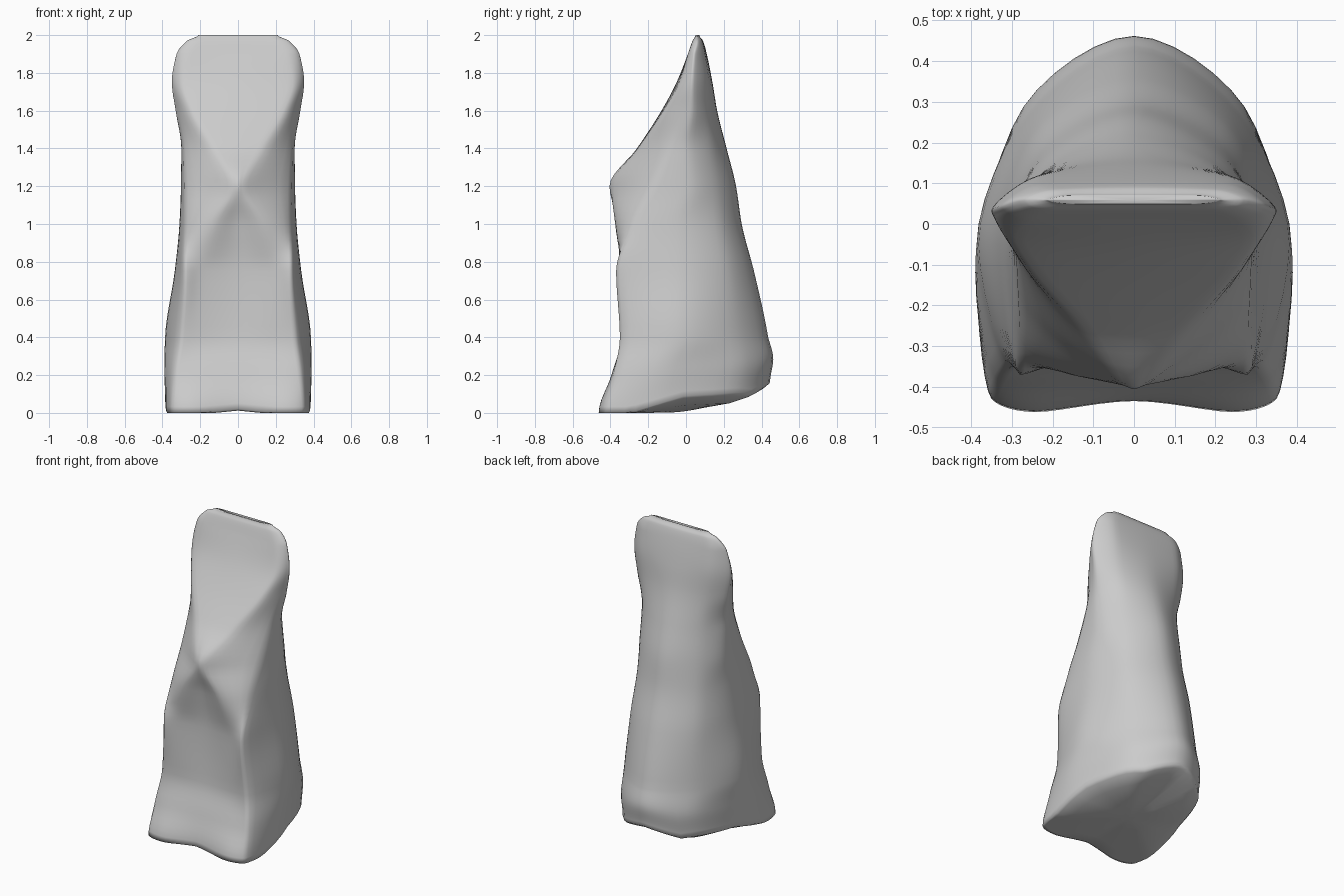
import bpy, bmesh

if "Cube" in bpy.data.objects:
    bpy.data.objects.remove(bpy.data.objects["Cube"])

# Half cross-sections from bottom to top:
# z, front mid y, ridge x y, corner x y, side x y, back shoulder x y, back mid y
RINGS = [
    (0.00, -.435, .24, -.462, .35, -.43, .385, -.15, .28, .26, .445),
    (0.20, -.39, .21, -.395, .33, -.385, .39, -.12, .27, .29, .462),
    (0.40, -.34, .20, -.345, .30, -.35, .386, -.05, .26, .27, .435),
    (0.75, -.325, .19, -.345, .28, -.37, .335, -.05, .25, .22, .36),
    (1.00, -.355, .125, -.375, .28, -.28, .31, -.05, .23, .18, .295),
    (1.20, -.405, .03, -.395, .285, -.17, .302, 0, .22, .16, .265),
    (1.40, -.26, .12, -.255, .29, -.08, .30, 0, .21, .14, .215),
    (1.60, -.13, .24, -.12, .32, -.01, .33, .03, .22, .125, .165),
    (1.75, -.05, .29, -.035, .343, .015, .35, .035, .23, .12, .14),
    (1.90, .01, .25, .01, .315, .03, .325, .045, .23, .10, .11),
    (1.97, .035, .20, .035, .26, .045, .27, .06, .20, .085, .09),
    (2.00, .05, .15, .05, .20, .055, .21, .06, .15, .07, .07),
]


def full_ring(r):
    half = [(r[i], r[i + 1]) for i in range(2, 10, 2)]
    return ([(0, r[1])] + half + [(0, r[10])]
            + [(-x, y) for x, y in reversed(half)])


def hermite(p0, p1, p2, p3, t, ts=(0, 1, 2, 3)):
    """Smooth interpolation from p1 to p2 without overshoot."""
    h = ts[2] - ts[1]
    d = [(b - a) / (tb - ta) if tb > ta else 0 for a, b, ta, tb in
         ((p0, p1, ts[0], ts[1]), (p1, p2, ts[1], ts[2]), (p2, p3, ts[2], ts[3]))]
    m1 = 2 * d[0] * d[1] / (d[0] + d[1]) if d[0] * d[1] > 0 else 0
    m2 = 2 * d[1] * d[2] / (d[1] + d[2]) if d[1] * d[2] > 0 else 0
    return ((2*t**3 - 3*t*t + 1) * p1 + (t**3 - 2*t*t + t) * h * m1
            + (3*t*t - 2*t**3) * p2 + (t**3 - t*t) * h * m2)


def base_height(x, y):
    """Underside that rises toward the back and the sides."""
    yc = max(y, -.15)
    z = .009 + .12 * yc + .4 * yc * yc
    z += .5 * max(0, abs(x) - .2) * min(1, max(0, (y + .3) / .3))
    return z + .02 * max(0, 1 - abs(x) / .2)


STEPS = 6
loops = [full_ring(r) for r in RINGS]
zs = [r[0] for r in RINGS]
n, last = len(loops[0]), len(RINGS) - 1
bm = bmesh.new()
layers = []

# body sides: smooth loft through the sections
for k in range(last * STEPS + 1):
    i = min(k // STEPS, last - 1)
    t = k / STEPS - i
    ids = [max(i - 1, 0), i, i + 1, min(i + 2, last)]
    ts = [zs[j] for j in ids]
    z = zs[i] + t * (zs[i + 1] - zs[i])
    ctrl = [[hermite(*[loops[j][c][a] for j in ids], t, ts) for a in (0, 1)]
            for c in range(n)]
    layer = []
    for c in range(n):
        q = [ctrl[(c + o) % n] for o in (-1, 0, 1, 2)]
        for s in range(STEPS):
            x, y = (hermite(*[p[a] for p in q], s / STEPS) for a in (0, 1))
            layer.append(bm.verts.new(
                (x, y, z + base_height(x, y) * max(0, 1 - z / .4))))
    layers.append(layer)

# rounded underside: inset rings below the first section
for f in (.96, .8, .4):
    layer = []
    for v in layers[STEPS * 0 if f == .96 else 0]:
        x, y = v.co.x * f, v.co.y * f
        layer.append(bm.verts.new((x, y, max(0, base_height(x, y) - .008))))
    layers.insert(0, layer)

for lo, hi in zip(layers, layers[1:]):
    for j in range(len(lo)):
        j2 = (j + 1) % len(lo)
        bm.faces.new((lo[j], lo[j2], hi[j2], hi[j]))
for layer, z in ((layers[0], .015), (layers[-1], 1.99)):
    y = sum(v.co.y for v in layer) / len(layer)
    centre = bm.verts.new((0, y, z))
    for j in range(len(layer)):
        bm.faces.new((layer[j], layer[(j + 1) % len(layer)], centre))
bmesh.ops.recalc_face_normals(bm, faces=bm.faces)

mesh = bpy.data.meshes.new("carved_block")
bm.to_mesh(mesh)
bm.free()
mesh.shade_smooth()
block = bpy.data.objects.new("carved_block", mesh)
bpy.context.collection.objects.link(block)

grey = bpy.data.materials.new("light_grey")
grey.diffuse_color = (.6, .6, .6, 1)
grey.use_nodes = True
grey.node_tree.nodes["Principled BSDF"].inputs["Base Color"].default_value = grey.diffuse_color
mesh.materials.append(grey)
